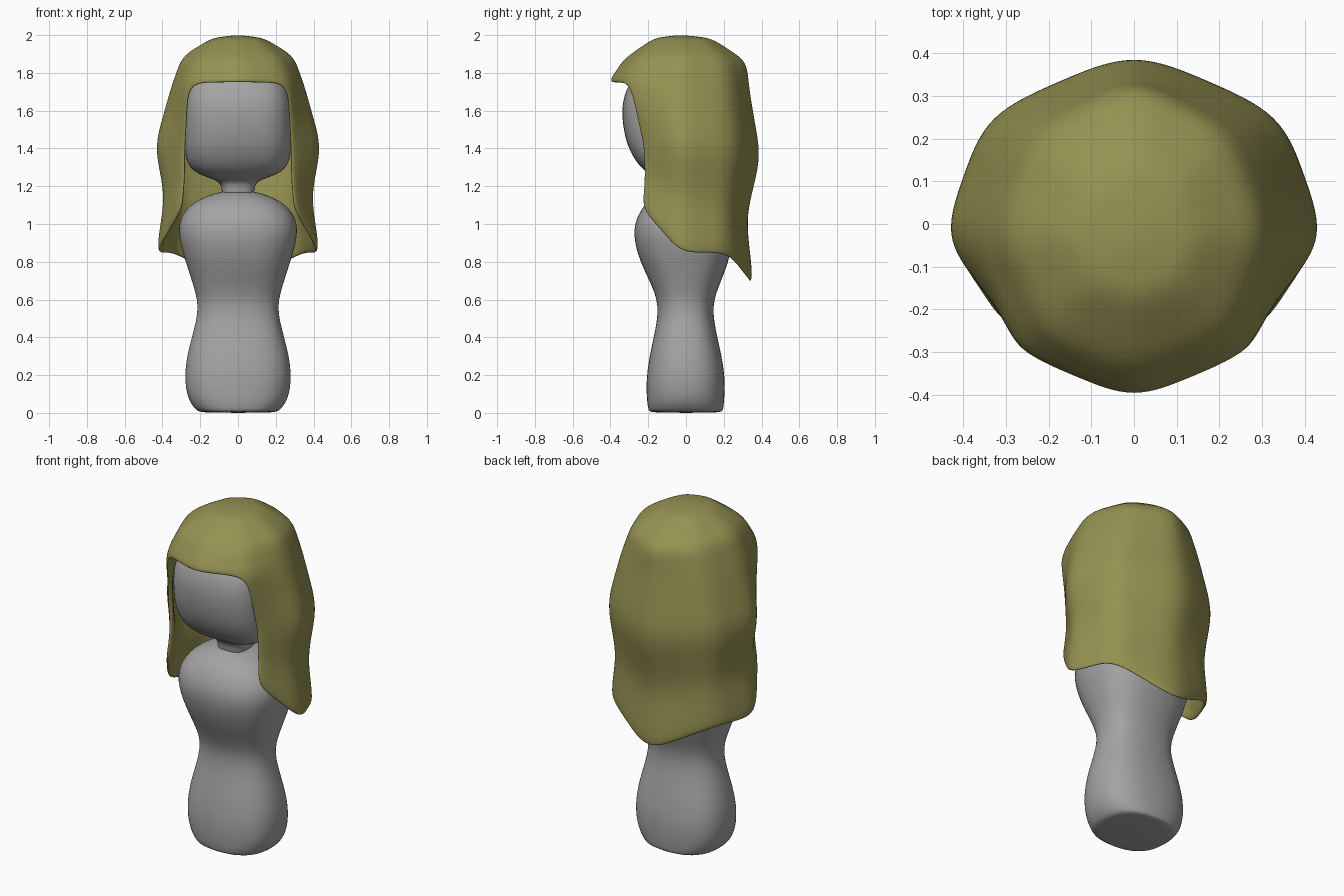
import bpy, bmesh, math
from mathutils import Vector

if "Cube" in bpy.data.objects:
    bpy.data.objects.remove(bpy.data.objects["Cube"])


def material(name, colour):
    mat = bpy.data.materials.new(name)
    mat.use_nodes = True
    mat.diffuse_color = (*colour, 1)
    mat.node_tree.nodes["Principled BSDF"].inputs["Base Color"].default_value = (*colour, 1)
    return mat


def finish(bm, name, mat):
    bmesh.ops.recalc_face_normals(bm, faces=bm.faces)
    mesh = bpy.data.meshes.new(name)
    bm.to_mesh(mesh)
    bm.free()
    mesh.materials.append(mat)
    for poly in mesh.polygons:
        poly.use_smooth = True
    obj = bpy.data.objects.new(name, mesh)
    bpy.context.collection.objects.link(obj)
    return obj


def subdivide(obj, kind, levels):
    mod = obj.modifiers.new("subdivision", 'SUBSURF')
    mod.subdivision_type = kind
    mod.levels = mod.render_levels = levels


def loft(name, sections, power, mat, sides=16):
    """Stack of rounded-square sections: height, half width, front y, back y."""
    bm = bmesh.new()
    rings = []
    for z, half, front, back in sections:
        ring = []
        for i in range(sides):
            a = math.tau * i / sides
            c, s = math.cos(a), math.sin(a)
            x = math.copysign(abs(c) ** (2 / power), c) * half
            y = math.copysign(abs(s) ** (2 / power), s) * (back - front) / 2
            ring.append(bm.verts.new((x, y + (front + back) / 2, z)))
        rings.append(ring)
    for low, high in zip(rings, rings[1:]):
        for i in range(sides):
            j = (i + 1) % sides
            bm.faces.new((low[i], low[j], high[j], high[i]))
    bm.faces.new(rings[0][::-1])
    bm.faces.new(rings[-1])
    obj = finish(bm, name, mat)
    subdivide(obj, 'CATMULL_CLARK', 2)
    return obj


grey = material("plain grey", (0.37, 0.37, 0.37))
olive = material("olive hair", (0.30, 0.285, 0.084))

# Body: peg-shaped torso with a waist and sloping shoulders
loft("body", [
    (0, .20, -.19, .19), (.012, .225, -.203, .2), (.07, .272, -.212, .207),
    (.19, .291, -.215, .212), (.34, .27, -.19, .185), (.54, .205, -.14, .135),
    (.66, .235, -.175, .17), (.8, .283, -.25, .235), (.95, .328, -.29, .255),
    (1.05, .308, -.26, .235), (1.12, .235, -.21, .185), (1.155, .15, -.15, .12),
    (1.175, .08, -.1, .07)], 2.5, grey)

# Head: rounded block flaring out of a short neck
loft("head_and_neck", [
    (1.12, .09, -.11, .07), (1.2, .085, -.11, .07), (1.23, .11, -.13, .09),
    (1.255, .19, -.18, .13), (1.29, .258, -.235, .175), (1.36, .285, -.29, .2),
    (1.46, .292, -.33, .215), (1.6, .292, -.348, .22), (1.7, .282, -.328, .21),
    (1.78, .24, -.28, .18), (1.84, .15, -.17, .1)], 3, grey)

# Hair: half shell, columns run front, front corner, side, back corner, back
crown = [(0, -.34, 1.875), (.215, -.26, 1.88), (.31, -.03, 1.89), (.225, .215, 1.875), (0, .34, 1.86)]
brim = [(0, -.425, 1.76), (.275, -.31, 1.75), (.37, -.03, 1.72), (.285, .235, 1.7), (0, .36, 1.68)]
bulge = [None, (.29, -.235, 1.42), (.462, -.03, 1.42), (.355, .265, 1.4), (0, .422, 1.35)]
nape = [None, (.295, -.228, 1.25), (.405, -.03, 1.14), (.32, .235, 1.1), (0, .335, 1.02)]
hem = [None, (.31, -.24, 1.08), (.45, -.03, .845), (.35, .235, .845), (0, .38, .665)]
apex = Vector((0, -.03, 2.003))
top = []
for p in crown:
    q = apex.lerp(Vector(p), .48)
    top.append((q.x, q.y, 1.983))

bm = bmesh.new()
peak = bm.verts.new(apex)
rows = [[bm.verts.new(p) if p else None for p in row]
        for row in (top, crown, brim, bulge, nape, hem)]
for i in range(4):
    bm.faces.new((peak, rows[0][i], rows[0][i + 1]))
    for upper, lower in zip(rows, rows[1:]):
        if lower[i]:
            bm.faces.new((upper[i], lower[i], lower[i + 1], upper[i + 1]))
hair = finish(bm, "hair", olive)
mirror = hair.modifiers.new("mirror", 'MIRROR')
mirror.use_clip = True
subdivide(hair, 'SIMPLE', 1)
shell = hair.modifiers.new("thickness", 'SOLIDIFY')
shell.thickness = .03
shell.offset = -1
subdivide(hair, 'CATMULL_CLARK', 3)
